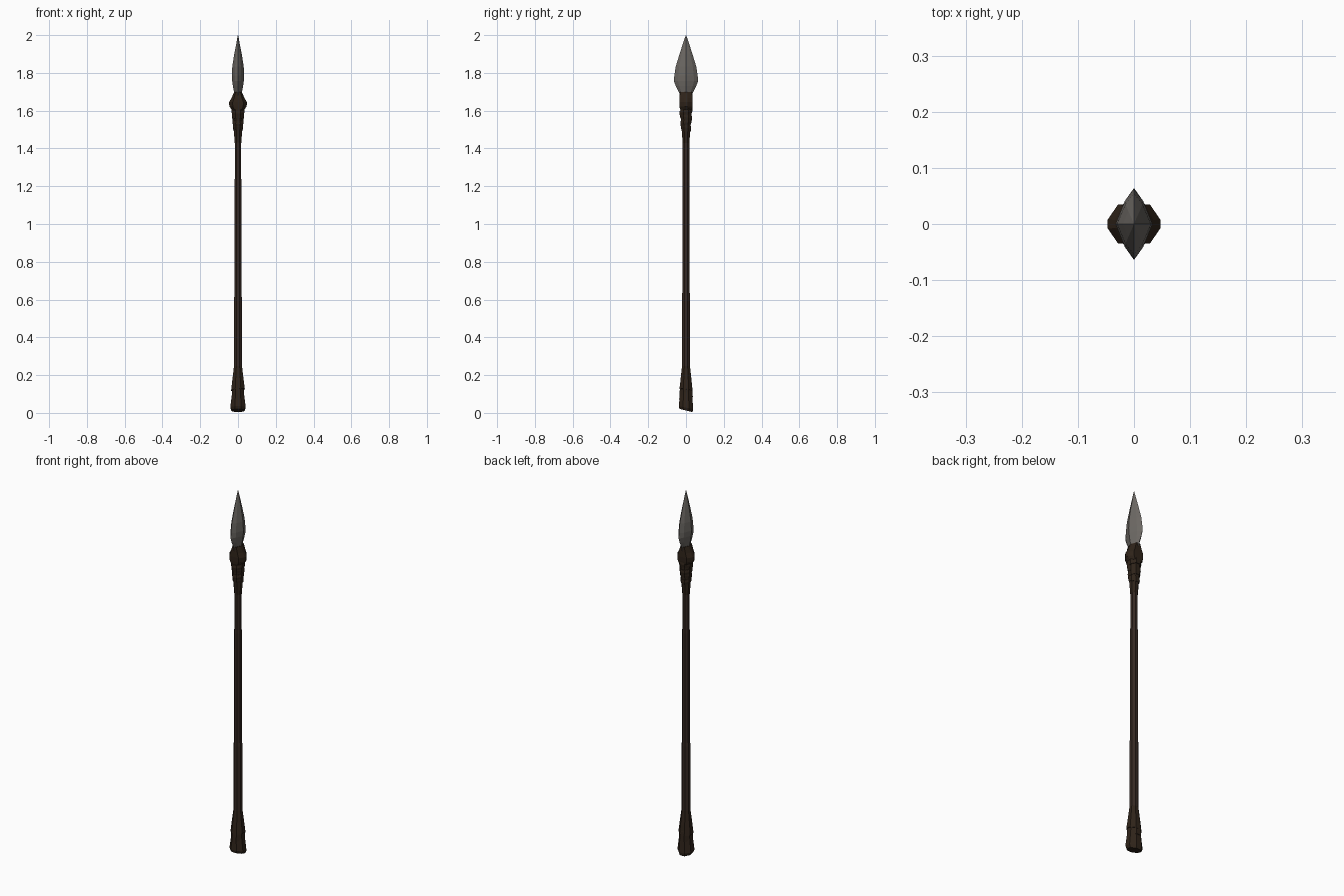
import bpy, bmesh, math

if "Cube" in bpy.data.objects:
    bpy.data.objects.remove(bpy.data.objects["Cube"])


def material(name, rgb):
    m = bpy.data.materials.new(name)
    m.diffuse_color = (*rgb, 1)
    m.use_nodes = True
    m.node_tree.nodes["Principled BSDF"].inputs["Base Color"].default_value = m.diffuse_color
    return m


steel = material("dull steel", (0.15, 0.138, 0.125))
wood = material("dark wood", (0.036, 0.022, 0.016))
leather = material("brown leather", (0.028, 0.017, 0.010))


def ring_shape(n, turn=0.5):
    return [(math.cos((i + turn) * math.tau / n), math.sin((i + turn) * math.tau / n))
            for i in range(n)]


def loft(name, shape, sections, mat):
    """sections: (z, x radius, y radius, y slope, x slope)"""
    bm = bmesh.new()
    rings = []
    for s in sections:
        z, rx, ry, ty, tx = (tuple(s) + (0, 0))[:5]
        rings.append([bm.verts.new((x * rx, y * ry, z + ty * y * ry + tx * x * rx))
                      for x, y in shape])
    n = len(shape)
    for a, b in zip(rings, rings[1:]):
        for i in range(n):
            j = (i + 1) % n
            bm.faces.new((a[i], a[j], b[j], b[i]))
    bm.faces.new(rings[0][::-1])
    bm.faces.new(rings[-1])
    bmesh.ops.recalc_face_normals(bm, faces=bm.faces)
    me = bpy.data.meshes.new(name)
    bm.to_mesh(me)
    bm.free()
    me.materials.append(mat)
    ob = bpy.data.objects.new(name, me)
    bpy.context.collection.objects.link(ob)
    return ob


octagon = ring_shape(8)

# Long, slightly tapering shaft
loft("shaft", octagon, [(0.15, .023, .023), (0.6, .0225, .0225), (0.62, .021, .0215),
                        (1.22, .020, .021), (1.24, .0185, .0195), (1.60, .018, .019)], wood)

# Flared foot with a slanted base, and the sleeve overlapping it
loft("foot", octagon, [(0.0125, .037, .037, -.25), (0.028, .044, .041, -.2),
                       (0.09, .036, .036), (0.14, .030, .031)], leather)
loft("foot_sleeve_low", octagon, [(0.078, .034, .039, .18), (0.125, .034, .036, .25),
                                  (0.16, .031, .031)], leather)
loft("foot_sleeve", octagon, [(0.122, .039, .037, -.15, .1), (0.17, .033, .032),
                              (0.255, .022, .022)], leather)

# Leather binding under the head, wound in overlapping slanted bands
loft("binding_core", octagon, [(1.43, .019, .019), (1.51, .025, .026), (1.62, .033, .034)], leather)
for i in range(4):
    z, r = 1.51 + i * 0.028, 0.027 + i * 0.0025
    t = 0.25 if i % 2 else -0.25
    loft(f"binding_band_{i + 1}", octagon, [(z - .014, r - .001, r, t), (z, r + .002, r + .003, t),
                                            (z + .014, r + .001, r + .001, t)], leather)

# Knobbed socket, wider to the left and right
knob = [(1, .22), (.6, 1), (-.6, 1), (-1, .22), (-1, -.22), (-.6, -1), (.6, -1), (1, -.22)]
loft("socket", knob, [(1.605, .033, .032), (1.622, .046, .034), (1.645, .047, .035),
                      (1.668, .034, .034), (1.70, .020, .032)], leather)

# Leaf blade: broad along y, ridged along x
leaf = [(1, 0), (.5, .66), (0, 1), (-.5, .66), (-1, 0), (-.5, -.66), (0, -1), (.5, -.66)]
loft("blade", leaf, [(1.67, .020, .033), (1.695, .020, .036), (1.73, .027, .054),
                     (1.757, .031, .064), (1.785, .033, .062), (1.835, .030, .054),
                     (1.90, .020, .034), (1.95, .010, .018), (2.0, .001, .001)], steel)
